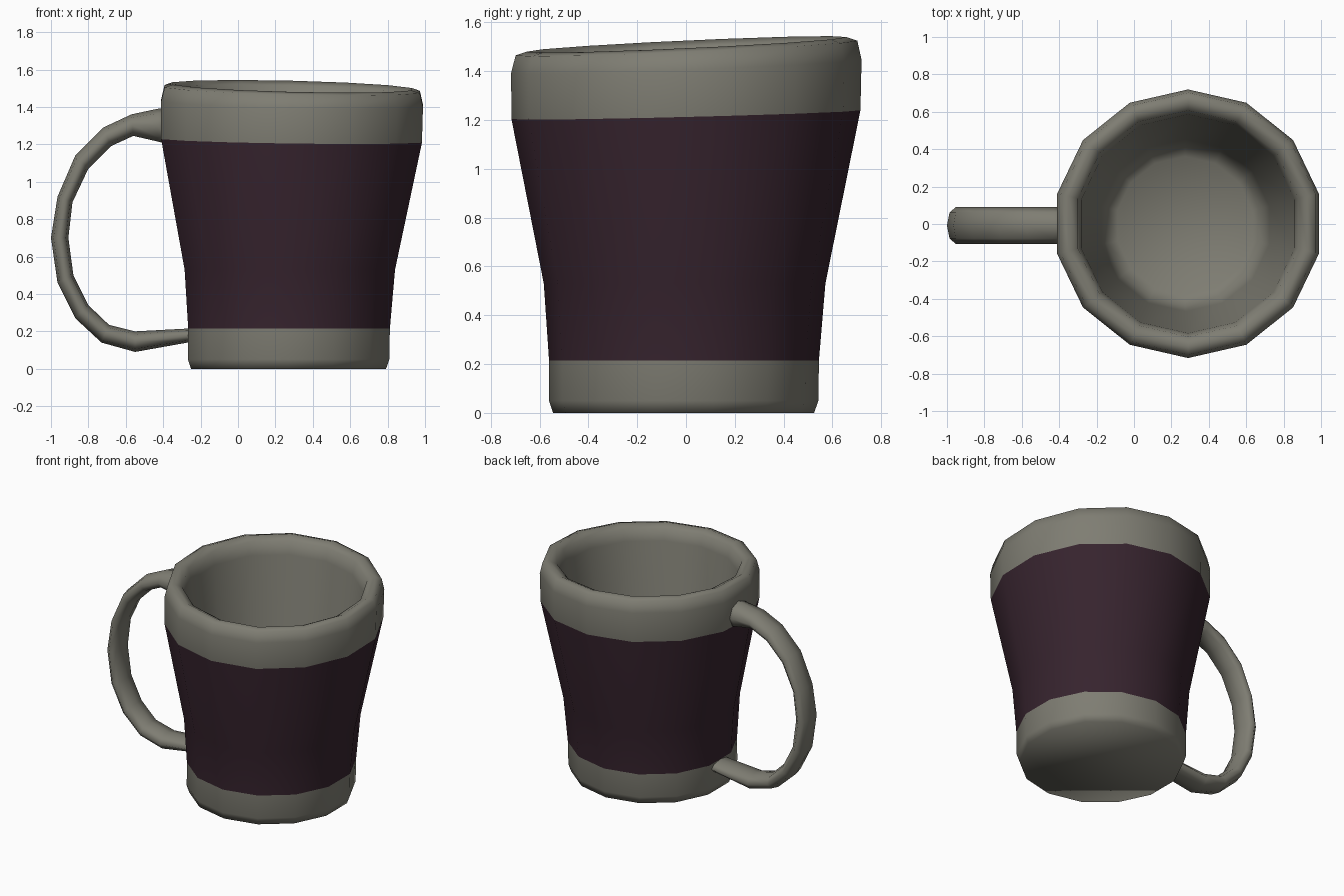
import bpy, bmesh
from math import cos, sin, pi, radians
from mathutils import Vector

if "Cube" in bpy.data.objects:
    bpy.data.objects.remove(bpy.data.objects["Cube"])


def material(name, rgb):
    m = bpy.data.materials.new(name)
    m.diffuse_color = (*rgb, 1)
    m.use_nodes = True
    m.node_tree.nodes["Principled BSDF"].inputs["Base Color"].default_value = m.diffuse_color
    return m


stone = material("warm_grey", (0.21, 0.205, 0.17))
plum = material("dark_plum", (0.037, 0.017, 0.027))


def loft(name, rings, mats, mat_of_ring=lambda i: 0):
    """Skin a list of equal-length point rings, cap both ends, shade smooth."""
    bm = bmesh.new()
    loops = [[bm.verts.new(p) for p in ring] for ring in rings]
    n = len(loops[0])
    for i, (a, b) in enumerate(zip(loops, loops[1:])):
        for j in range(n):
            k = (j + 1) % n
            f = bm.faces.new((a[j], a[k], b[k], b[j]))
            f.material_index = mat_of_ring(i)
    bm.faces.new(loops[0][::-1])
    bm.faces.new(loops[-1])
    for f in bm.faces:
        f.smooth = True
    bmesh.ops.recalc_face_normals(bm, faces=bm.faces)
    me = bpy.data.meshes.new(name)
    bm.to_mesh(me)
    bm.free()
    for m in mats:
        me.materials.append(m)
    ob = bpy.data.objects.new(name, me)
    bpy.context.collection.objects.link(ob)
    return ob


# Cup: 14-sided profile (radius, height, share of the uneven rim tilt)
profile = [
    (0.535, 0.00, 0), (0.552, 0.05, 0), (0.553, 0.215, 0),
    (0.577, 0.53, 0), (0.715, 1.222, 0.6), (0.718, 1.42, 0.9),
    (0.70, 1.495, 1), (0.655, 1.51, 1), (0.605, 1.485, 1),
    (0.585, 1.40, 0.8), (0.46, 0.35, 0), (0.43, 0.22, 0), (0.37, 0.17, 0),
]


def cup_ring(r, z, tilt):
    t = z / 1.5
    cx, cy = 0.27 + 0.02 * t, -0.01 + 0.012 * t   # slight lean
    ring = []
    for i in range(14):
        a = pi / 2 + i * 2 * pi / 14
        dz = 0.034 * tilt * cos(a - radians(118))
        ring.append((cx + r * cos(a), cy + r * sin(a), z + dz))
    return ring


loft("cup", [cup_ring(*p) for p in profile], [stone, plum],
     lambda i: 1 if i in (2, 3) else 0)

# Handle: pairs of outer and inner outline points (x, z), oval cross-section
pairs = [
    (-0.37, 1.40, -0.37, 1.20), (-0.43, 1.39, -0.43, 1.215),
    (-0.57, 1.36, -0.56, 1.245), (-0.72, 1.29, -0.68, 1.19),
    (-0.87, 1.14, -0.80, 1.07), (-0.965, 0.92, -0.885, 0.89),
    (-1.00, 0.70, -0.907, 0.70), (-0.965, 0.46, -0.88, 0.50),
    (-0.87, 0.27, -0.80, 0.34), (-0.73, 0.14, -0.69, 0.235),
    (-0.55, 0.09, -0.55, 0.20), (-0.27, 0.14, -0.27, 0.215),
    (-0.22, 0.145, -0.22, 0.215),
]


def handle_ring(xo, zo, xi, zi):
    outer, inner = Vector((xo, 0, zo)), Vector((xi, 0, zi))
    mid, half = (outer + inner) / 2, (outer - inner) / 2
    side = Vector((0, 0.098, 0))
    return [mid + half * cos(j * pi / 4) + side * sin(j * pi / 4)
            + Vector((0, -0.008, 0)) for j in range(8)]


loft("handle", [handle_ring(*p) for p in pairs], [stone])
